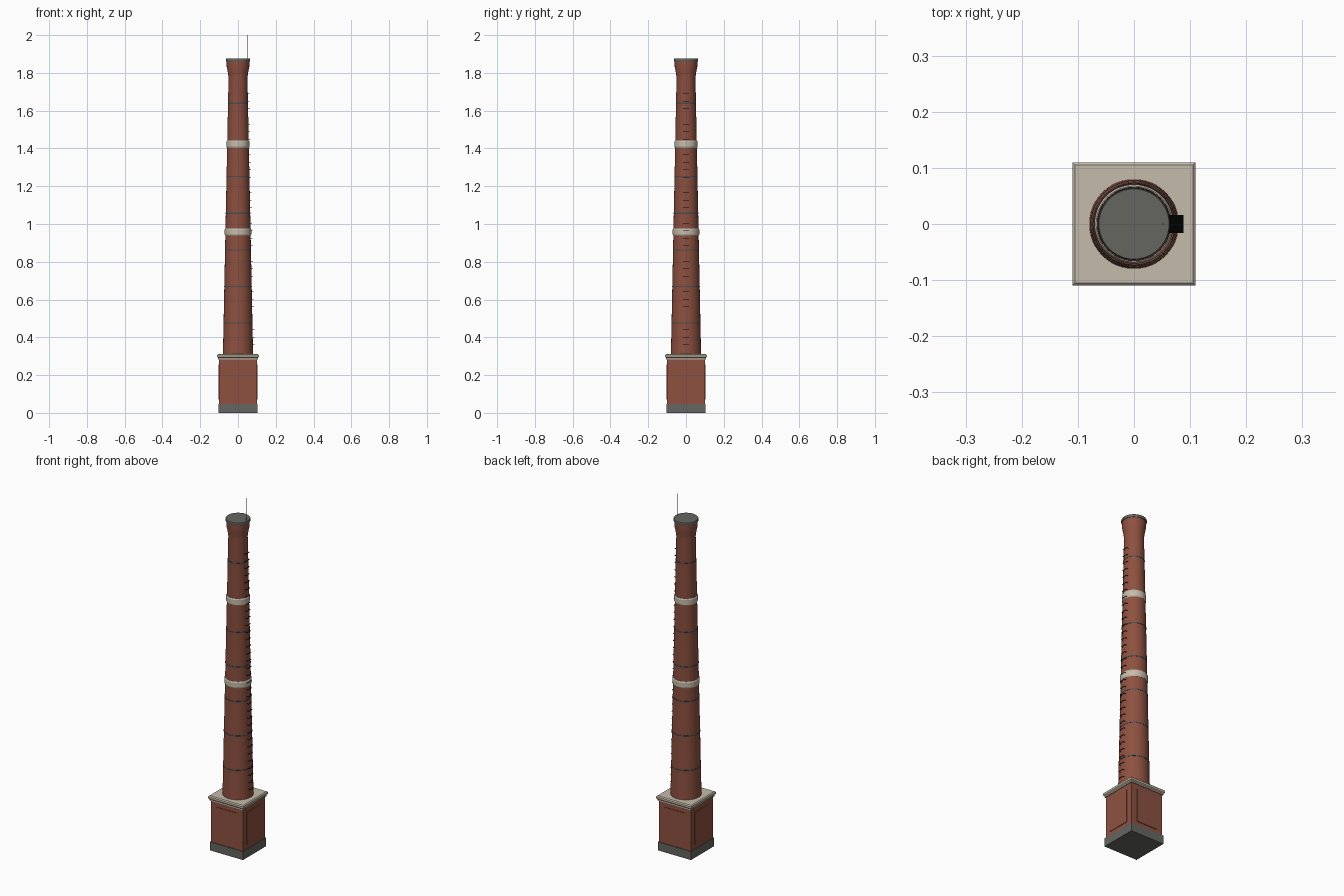
import bpy, bmesh, math
from mathutils import Matrix, Vector

if "Cube" in bpy.data.objects:
    bpy.data.objects.remove(bpy.data.objects["Cube"])


def material(name, rgb):
    m = bpy.data.materials.new(name)
    m.diffuse_color = (*rgb, 1)
    m.use_nodes = True
    m.node_tree.nodes["Principled BSDF"].inputs["Base Color"].default_value = m.diffuse_color
    return m


BRICK = material("red_brick", (0.27, 0.083, 0.052))
STONE = material("pale_stone", (0.56, 0.50, 0.40))
CONCRETE = material("grey_concrete", (0.13, 0.13, 0.118))
STEEL = material("hoop_steel", (0.06, 0.08, 0.085))
IRON = material("black_iron", (0.012, 0.012, 0.012))


def finish(name, bm, mat, smooth=False):
    bmesh.ops.recalc_face_normals(bm, faces=bm.faces[:])
    me = bpy.data.meshes.new(name)
    bm.to_mesh(me)
    bm.free()
    me.materials.append(mat)
    ob = bpy.data.objects.new(name, me)
    bpy.context.collection.objects.link(ob)
    if smooth:
        bpy.ops.object.select_all(action='DESELECT')
        ob.select_set(True)
        bpy.context.view_layer.objects.active = ob
        bpy.ops.object.shade_smooth_by_angle(angle=math.radians(25))
    return ob


def add_box(bm, lo, hi):
    lo, hi = Vector(lo), Vector(hi)
    mat = Matrix.Translation((lo + hi) / 2) @ Matrix.Diagonal((*(hi - lo), 1))
    return bmesh.ops.create_cube(bm, size=1, matrix=mat)


def loft(name, profile, mat, sides=48, square=False):
    """Closed stack of rings from (radius, height) pairs."""
    bm = bmesh.new()
    n = 4 if square else sides
    rings = []
    for r, z in profile:
        k = r * math.sqrt(2) if square else r
        off = math.pi / 4 if square else 0
        rings.append([bm.verts.new((k * math.cos(off + math.tau * i / n),
                                    k * math.sin(off + math.tau * i / n), z)) for i in range(n)])
    for a, b in zip(rings, rings[1:]):
        for i in range(n):
            bm.faces.new((a[i], a[(i + 1) % n], b[(i + 1) % n], b[i]))
    bm.faces.new(rings[0])
    bm.faces.new(rings[-1])
    return finish(name, bm, mat, smooth=not square)


FOOT, NECK = 0.30, 1.775


def shaft_radius(z):
    return 0.080 + (0.050 - 0.080) * (z - FOOT) / (NECK - FOOT)


# Square pedestal
loft("plinth", [(0.104, 0), (0.104, 0.048)], CONCRETE, square=True)
loft("pedestal", [(0.1, 0.048), (0.1, 0.285)], BRICK, square=True)
loft("pedestal_cornice", [(0.105, 0.283), (0.105, 0.29), (0.11, 0.295),
                          (0.11, 0.306), (0.105, 0.311)], STONE, square=True)

# Shallow panels on the four pedestal faces
bm = bmesh.new()
add_box(bm, (-0.065, -0.103, 0.07), (0.065, 0.103, 0.255))
add_box(bm, (-0.103, -0.065, 0.07), (0.103, 0.065, 0.255))
finish("pedestal_panels", bm, BRICK)

# Tapered shaft with flared crown
loft("shaft", [(shaft_radius(FOOT), FOOT), (shaft_radius(NECK), NECK),
               (0.0535, 1.80), (0.0595, 1.83), (0.0605, 1.862)], BRICK)
loft("crown_cap", [(0.063, 1.86), (0.064, 1.863), (0.064, 1.872), (0.0625, 1.875)], CONCRETE)

# Stone bands
for name, z0, z1 in (("lower_band", 0.938, 0.976), ("upper_band", 1.403, 1.442)):
    r = shaft_radius(z0) + 0.0035
    loft(name, [(r - 0.003, z0), (r, z0 + 0.006), (r, z1 - 0.006), (r - 0.003, z1)], STONE)

# Thin steel hoops
for i in range(7):
    z = 0.475 + 0.194 * i
    if i != 5:
        r = shaft_radius(z) + 0.0012
        loft("hoop_%d" % (i + 1), [(r, z - 0.003), (r, z + 0.003)], STEEL)

# U-shaped climbing rungs on the right side
bm = bmesh.new()
t = 0.001
for i in range(34):
    z = 0.36 + 0.0403 * i
    r = shaft_radius(z)
    out = r + 0.009
    add_box(bm, (out - 2 * t, -0.016, z - t), (out, 0.016, z + t))
    for s in (-1, 1):
        add_box(bm, (r - 0.006, s * 0.015 - t, z - t), (out - t, s * 0.015 + t, z + t))
finish("climbing_rungs", bm, IRON)

# Lightning rod
loft("lightning_rod", [(0.001, 1.86), (0.001, 1.985), (0.0004, 2.0)], STEEL, sides=8).location.x = 0.052
